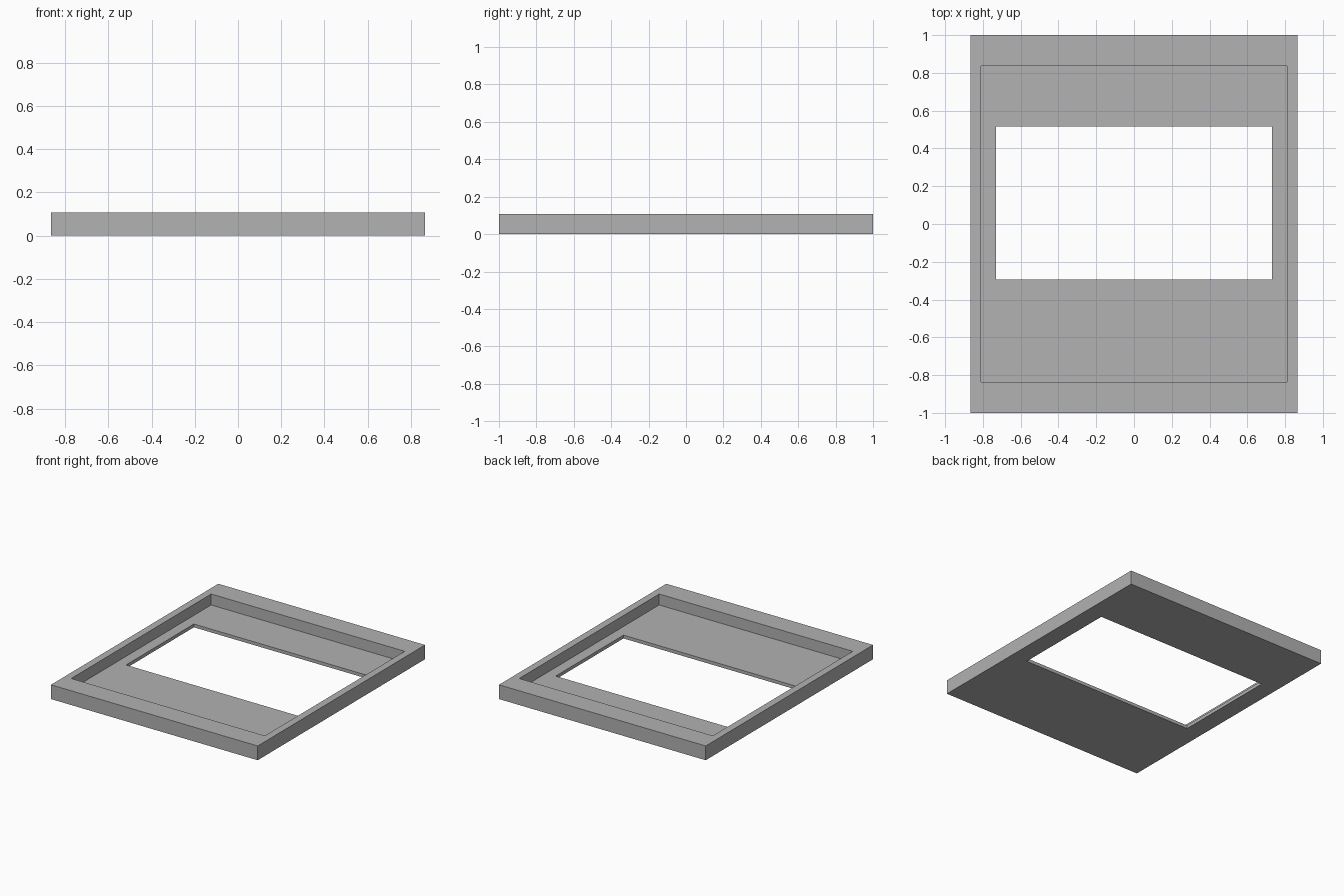
import bpy
import bmesh

cube = bpy.data.objects.get("Cube")
if cube:
    bpy.data.objects.remove(cube, do_unlink=True)

HEIGHT = 0.108
FLOOR = 0.025

grey = bpy.data.materials.new("plain grey")
grey.use_nodes = True
colour = (0.445, 0.445, 0.445, 1)
grey.diffuse_color = colour
grey.node_tree.nodes["Principled BSDF"].inputs["Base Color"].default_value = colour

# Rectangles as (half width, front y, back y)
outer = (0.865, -1.0, 1.0)
pocket = (0.81, -0.836, 0.836)
window = (0.73, -0.295, 0.515)

bm = bmesh.new()


def ring(rect, z):
    """Four corners of a rectangle at height z."""
    w, front, back = rect
    corners = ((-w, front), (w, front), (w, back), (-w, back))
    return [bm.verts.new((x, y, z)) for x, y in corners]


# Outer wall, rim, pocket wall, floor, window edge, underside
rings = [ring(outer, 0), ring(outer, HEIGHT),
         ring(pocket, HEIGHT), ring(pocket, FLOOR),
         ring(window, FLOOR), ring(window, 0)]
for a, b in zip(rings, rings[1:] + rings[:1]):
    for i in range(4):
        j = (i + 1) % 4
        bm.faces.new((a[i], a[j], b[j], b[i]))
bmesh.ops.recalc_face_normals(bm, faces=bm.faces)

mesh = bpy.data.meshes.new("tray_frame")
bm.to_mesh(mesh)
bm.free()
mesh.materials.append(grey)
frame = bpy.data.objects.new("tray_frame", mesh)
bpy.context.collection.objects.link(frame)
